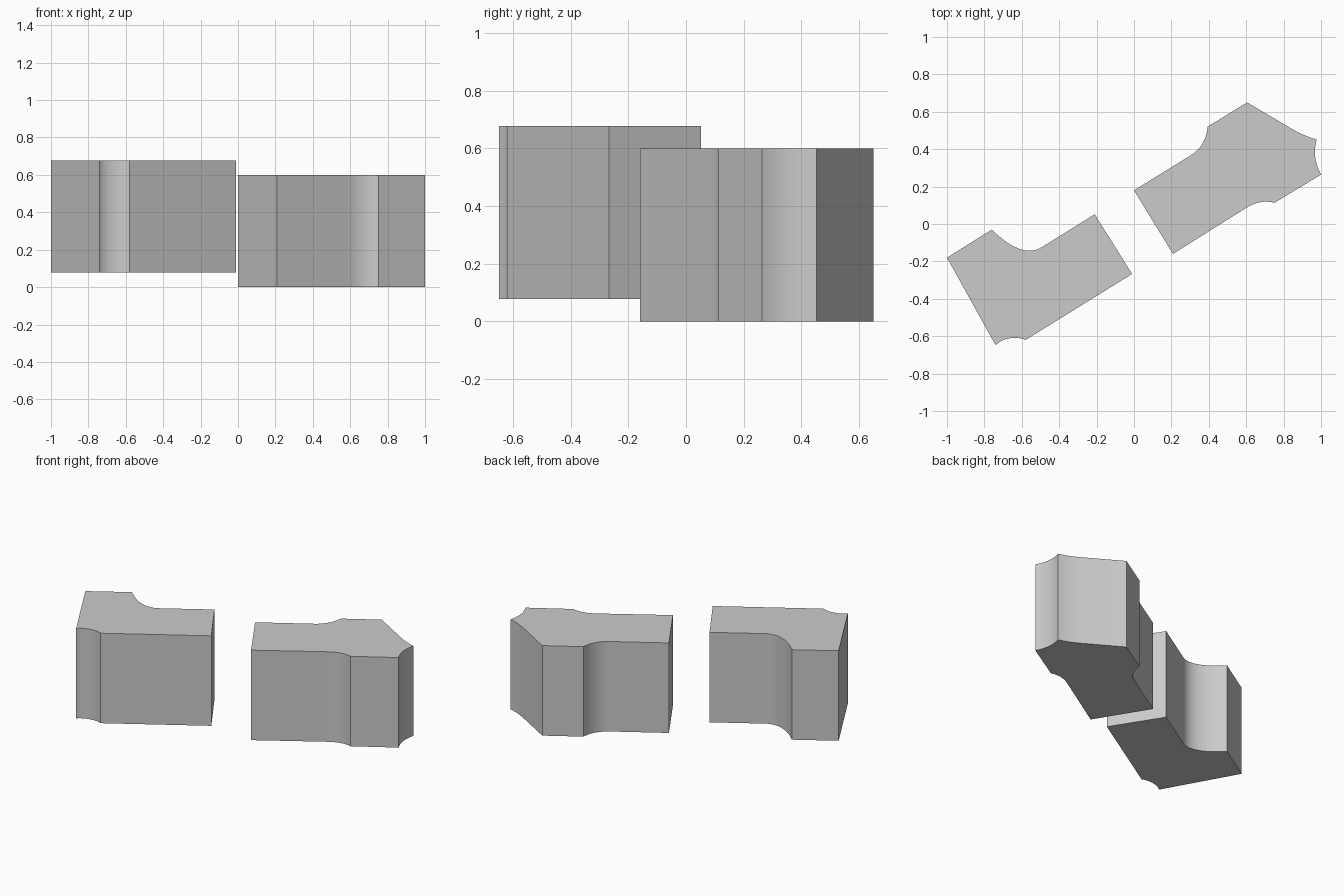
import bpy
import bmesh
from mathutils import Vector
from mathutils.geometry import interpolate_bezier

if "Cube" in bpy.data.objects:
    bpy.data.objects.remove(bpy.data.objects["Cube"])


def curve(p0, c1, c2, p3):
    """Points along one cubic curve in plan."""
    pts = [Vector((x, y, 0)) for x, y in (p0, c1, c2, p3)]
    return [(p.x, p.y) for p in interpolate_bezier(*pts, 14)]


def extrude(name, outline, z0, z1):
    """Closed prism from a plan outline."""
    bm = bmesh.new()
    face = bm.faces.new([bm.verts.new((x, y, z0)) for x, y in outline])
    geom = bmesh.ops.extrude_face_region(bm, geom=[face])["geom"]
    top = [v for v in geom if isinstance(v, bmesh.types.BMVert)]
    bmesh.ops.translate(bm, vec=(0, 0, z1 - z0), verts=top)
    bmesh.ops.recalc_face_normals(bm, faces=bm.faces)
    mesh = bpy.data.meshes.new(name)
    bm.to_mesh(mesh)
    bm.free()
    obj = bpy.data.objects.new(name, mesh)
    bpy.context.collection.objects.link(obj)
    bpy.ops.object.select_all(action='DESELECT')
    obj.select_set(True)
    bpy.context.view_layer.objects.active = obj
    bpy.ops.object.shade_smooth_by_angle()


# Raised left block with a notch on its back and a small scoop in front
left = [(-1, -0.18)]
left += curve((-0.76, -0.03), (-0.64, -0.15), (-0.55, -0.162), (-0.49, -0.122))
left += [(-0.21, 0.052), (-0.01, -0.267)]
left += curve((-0.58, -0.62), (-0.62, -0.60), (-0.70, -0.605), (-0.74, -0.648))
extrude("left_block", left, 0.078, 0.678)

# Right block on the ground with a flared, scooped end
right = [(0, 0.18)]
right += curve((0.30, 0.365), (0.36, 0.40), (0.39, 0.46), (0.393, 0.52))
right += [(0.605, 0.65)]
right += curve((0.84, 0.511), (0.89, 0.482), (0.93, 0.465), (0.977, 0.452))
right += curve((0.977, 0.452), (0.96, 0.39), (0.964, 0.33), (1.0, 0.264))[1:]
right += curve((0.75, 0.113), (0.70, 0.128), (0.65, 0.117), (0.60, 0.086))
right += [(0.208, -0.16)]
extrude("right_block", right, 0, 0.6)
